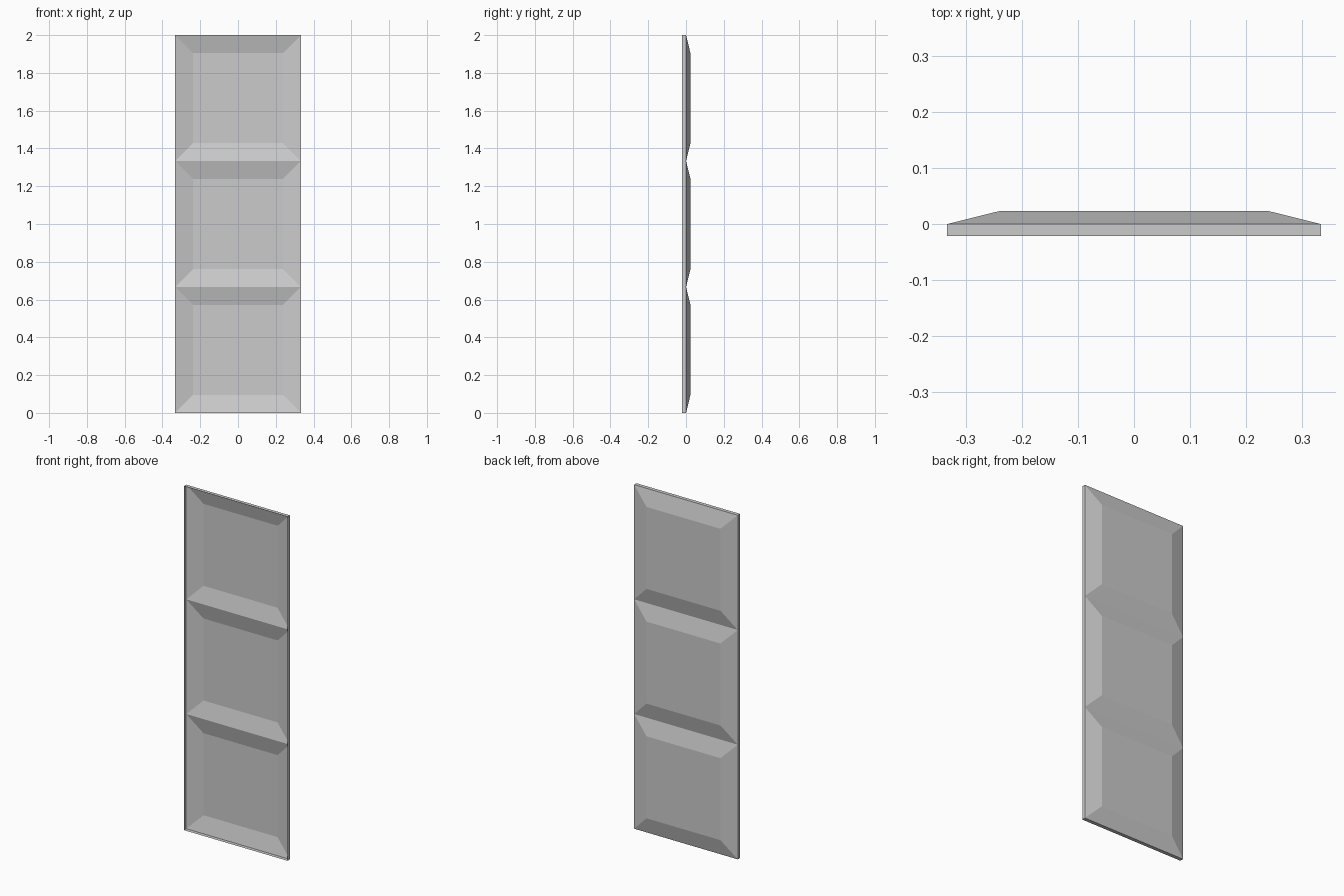
import bpy
import bmesh

cube = bpy.data.objects.get("Cube")
if cube:
    bpy.data.objects.remove(cube)

HALF_W, CELLS, CELL_H = 0.333, 3, 2 / 3
INSET = 0.095
FRONT, RIM, FLOOR = -0.0215, 0.0, 0.0235

grey = bpy.data.materials.new("plain_grey")
grey.use_nodes = True
colour = (0.6, 0.6, 0.6, 1)
grey.diffuse_color = colour
grey.node_tree.nodes["Principled BSDF"].inputs["Base Color"].default_value = colour


def ring(bm, half_w, low, high, y):
    """Rectangle of vertices facing the front."""
    corners = ((-half_w, low), (half_w, low), (half_w, high), (-half_w, high))
    return [bm.verts.new((x, y, z)) for x, z in corners]


def bridge(bm, a, b):
    """Four quads joining two rectangles."""
    for i in range(4):
        j = (i + 1) % 4
        bm.faces.new((a[i], a[j], b[j], b[i]))


def make_object(name, bm):
    bmesh.ops.remove_doubles(bm, verts=bm.verts, dist=0.0001)
    mesh = bpy.data.meshes.new(name)
    bm.to_mesh(mesh)
    bm.free()
    mesh.materials.append(grey)
    obj = bpy.data.objects.new(name, mesh)
    bpy.context.collection.objects.link(obj)


# Stack of recessed pans with sloping sides, open to the front
bm = bmesh.new()
for n in range(CELLS):
    low, high = n * CELL_H, (n + 1) * CELL_H
    rim = ring(bm, HALF_W, low, high, RIM)
    floor = ring(bm, HALF_W - INSET, low + INSET, high - INSET, FLOOR)
    bridge(bm, rim, floor)
    bm.faces.new(floor)
make_object("recessed_pans", bm)

# Thin sheet wall around the outer edge
bm = bmesh.new()
top = CELLS * CELL_H
bridge(bm, ring(bm, HALF_W, 0, top, FRONT), ring(bm, HALF_W, 0, top, RIM))
make_object("outer_wall", bm)
